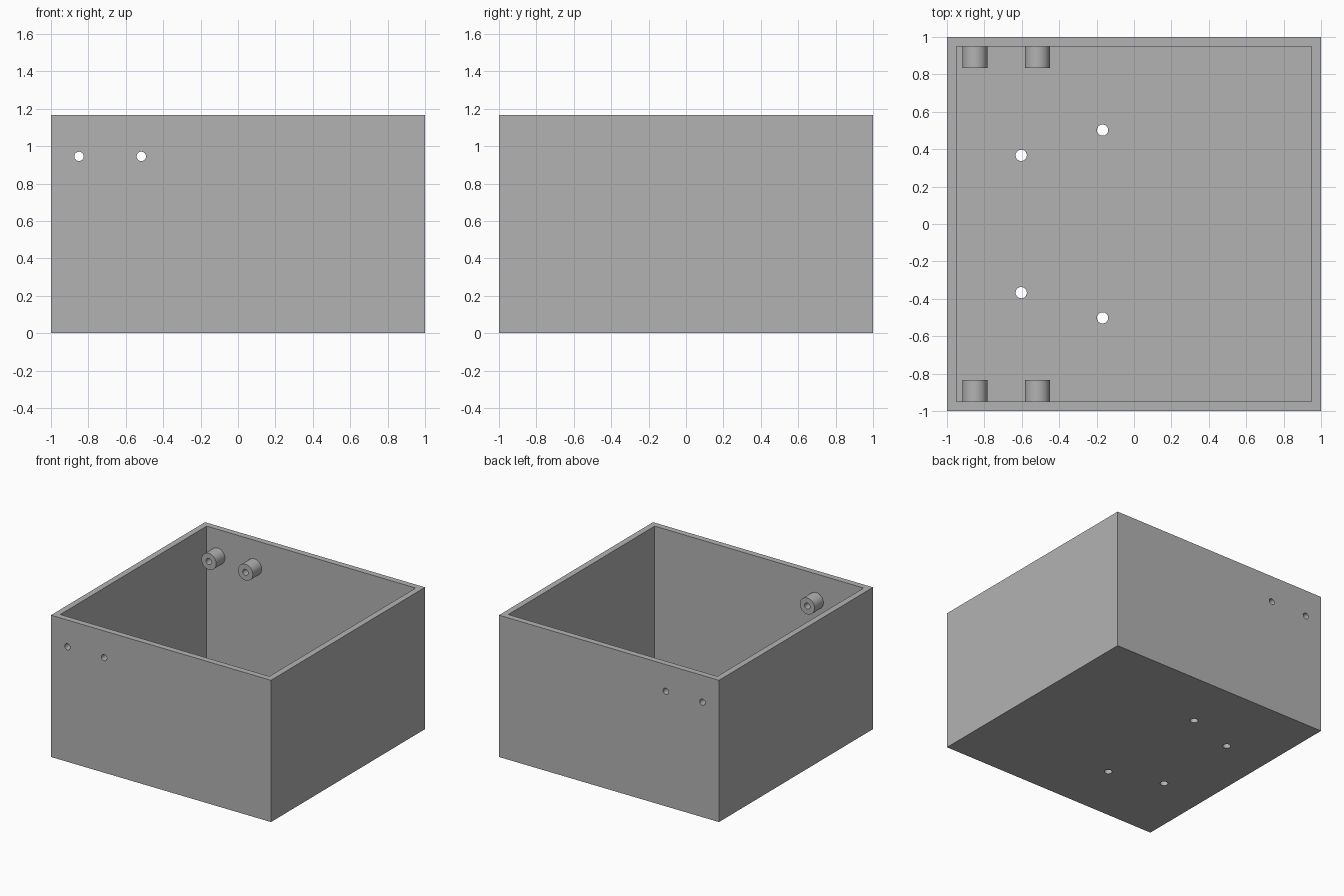
import bpy
import math

default = bpy.data.objects.get("Cube")
if default:
    bpy.data.objects.remove(default, do_unlink=True)

HEIGHT, WALL, FLOOR = 1.165, 0.05, 0.05
BOSS_Z, BOSS_R, BOSS_LEN = 0.945, 0.067, 0.115

grey = bpy.data.materials.new("plain grey")
grey.use_nodes = True
grey.diffuse_color = (0.45, 0.45, 0.45, 1)
grey.node_tree.nodes["Principled BSDF"].inputs["Base Color"].default_value = (0.45, 0.45, 0.45, 1)


def block(name, size, z_low, z_high):
    bpy.ops.mesh.primitive_cube_add(size=1, location=(0, 0, (z_low + z_high) / 2))
    ob = bpy.context.object
    ob.name = name
    ob.scale = (size, size, z_high - z_low)
    bpy.ops.object.transform_apply(location=True, rotation=True, scale=True)
    ob.data.materials.append(grey)
    return ob


def rod(name, radius, length, location, along_y=False):
    bpy.ops.mesh.primitive_cylinder_add(
        vertices=48, radius=radius, depth=length, location=location,
        rotation=(math.pi / 2 if along_y else 0, 0, 0))
    ob = bpy.context.object
    ob.name = name
    bpy.ops.object.transform_apply(location=True, rotation=True, scale=True)
    ob.data.materials.append(grey)
    return ob


def combine(target, tool, operation):
    bpy.context.view_layer.objects.active = target
    mod = target.modifiers.new(operation.lower(), 'BOOLEAN')
    mod.operation = operation
    mod.solver = 'EXACT'
    mod.object = tool
    bpy.ops.object.modifier_apply(modifier=mod.name)
    bpy.data.objects.remove(tool, do_unlink=True)


# Open-topped box
box = block("open_box", 2, 0, HEIGHT)
combine(box, block("cavity", 2 - 2 * WALL, FLOOR, HEIGHT + 0.2), 'DIFFERENCE')

# Drilled bosses inside the front and back walls
inner = 1 - WALL
embed = 0.02
for x in (-0.85, -0.517):
    for side in (-1, 1):
        y = side * (inner + (embed - BOSS_LEN) / 2)
        boss = rod("boss", BOSS_R, BOSS_LEN + embed, (x, y, BOSS_Z), True)
        combine(box, boss, 'UNION')
    combine(box, rod("wall_drill", 0.025, 2.4, (x, 0, BOSS_Z), True), 'DIFFERENCE')

# Mounting holes through the floor
for x, y in ((-0.603, 0.367), (-0.168, 0.502)):
    for side in (-1, 1):
        combine(box, rod("floor_drill", 0.03, 0.4, (x, side * y, 0)), 'DIFFERENCE')

# Smooth the round surfaces, keep the edges sharp
bpy.ops.object.select_all(action='DESELECT')
box.select_set(True)
bpy.context.view_layer.objects.active = box
bpy.ops.object.shade_smooth_by_angle(angle=math.radians(30))
